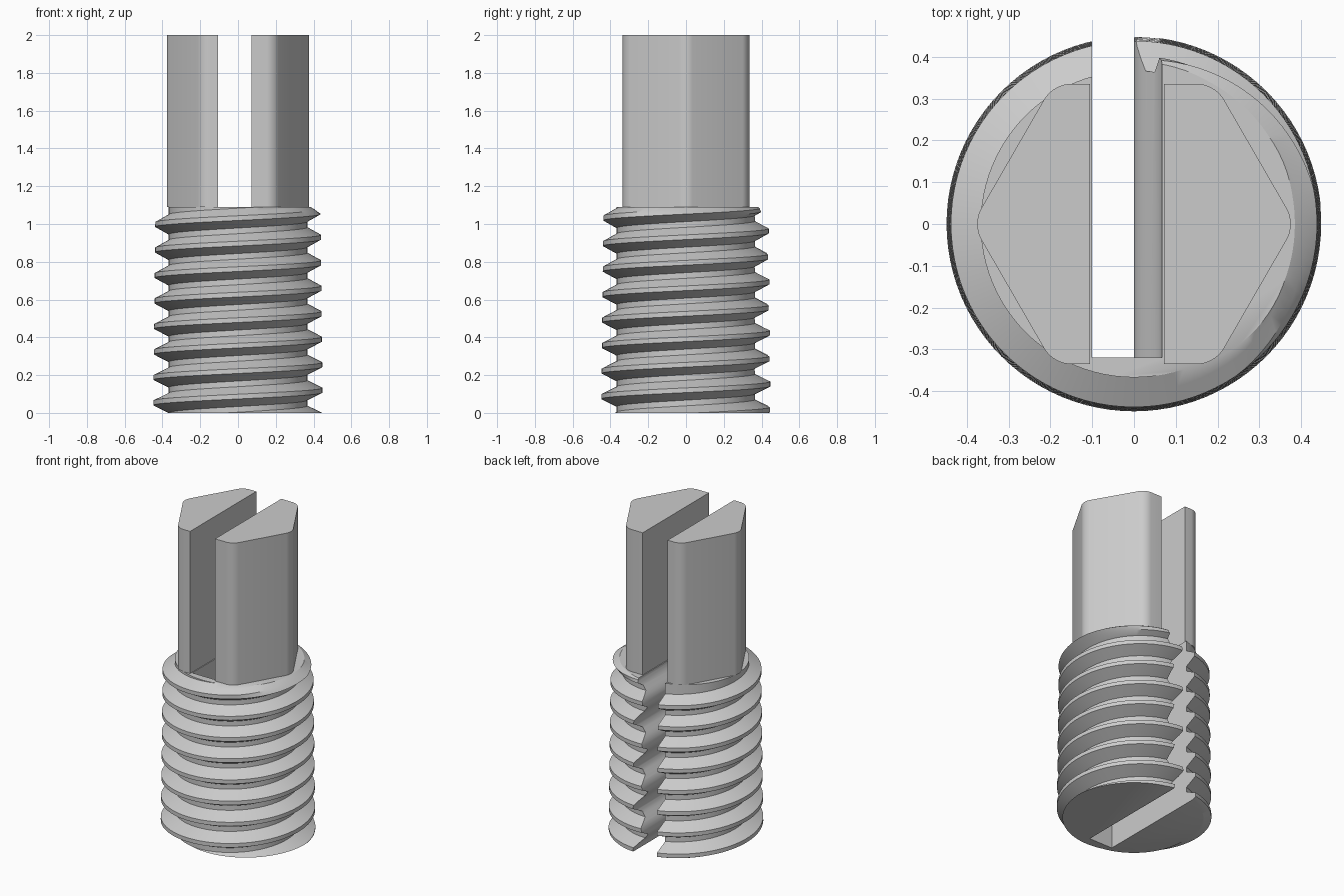
import bpy, bmesh, math
from mathutils import Vector

cube = bpy.data.objects.get("Cube")
if cube:
    bpy.data.objects.remove(cube, do_unlink=True)

BODY_TOP, TOP = 1.09, 2.0
PITCH, ROOT = 0.135, 0.367
SLOT_LEFT, SLOT_RIGHT = -0.1, 0.067

steel = bpy.data.materials.new("grey_steel")
steel.use_nodes = True
steel.diffuse_color = (0.6, 0.6, 0.6, 1)
steel.node_tree.nodes["Principled BSDF"].inputs["Base Color"].default_value = (0.6, 0.6, 0.6, 1)


def make_object(name, bm):
    bmesh.ops.recalc_face_normals(bm, faces=bm.faces)
    mesh = bpy.data.meshes.new(name)
    bm.to_mesh(mesh)
    bm.free()
    mesh.materials.append(steel)
    obj = bpy.data.objects.new(name, mesh)
    bpy.context.collection.objects.link(obj)
    return obj


def activate(obj):
    bpy.ops.object.select_all(action='DESELECT')
    obj.select_set(True)
    bpy.context.view_layer.objects.active = obj


def shade(obj):
    activate(obj)
    bpy.ops.object.shade_smooth_by_angle(angle=math.radians(32))


def trim(bm, point, normal):
    """Cut away everything on the normal's side and cap the cut."""
    geom = bm.verts[:] + bm.edges[:] + bm.faces[:]
    bmesh.ops.bisect_plane(bm, geom=geom, dist=1e-6, plane_co=point,
                           plane_no=normal, clear_outer=True)
    n = Vector(normal)
    d = n.dot(Vector(point))
    rim = [e for e in bm.edges if e.is_boundary
           and all(abs(v.co.dot(n) - d) < 1e-4 for v in e.verts)]
    bmesh.ops.holes_fill(bm, edges=rim, sides=0)


def prism(points, axis):
    """Extrude a closed outline along the given vector."""
    bm = bmesh.new()
    face = bm.faces.new([bm.verts.new(p) for p in points])
    ext = bmesh.ops.extrude_face_region(bm, geom=[face])
    moved = [v for v in ext["geom"] if isinstance(v, bmesh.types.BMVert)]
    bmesh.ops.translate(bm, verts=moved, vec=axis)
    return bm


# Threaded body: one thread profile wound up a helix
def thread_radius(share, turn, z):
    if turn >= 1.25:                      # thread runs out at the slot
        share = 0
    crest = 0.449 - 0.011 * min(max(z, 0), 1)
    r = ROOT + share * (crest - ROOT)
    return max(ROOT, min(r, 0.385 + 1.6 * (BODY_TOP - z)))


PROFILE = [(-0.0525, 0), (-0.0325, 0.5), (-0.0125, 1),
           (0.0125, 1), (0.0325, 0.5), (0.0525, 0)]
SEGMENTS = 96
bm = bmesh.new()
columns = []
for i in range(SEGMENTS):
    part = i / SEGMENTS
    angle = part * math.tau
    column = []
    for m in range(-9, 5):
        for offset, share in PROFILE:
            z = 0.93 + PITCH * (m + part) + offset
            r = thread_radius(share, m + part, z)
            column.append(bm.verts.new((r * math.cos(angle), r * math.sin(angle), z)))
    columns.append(column)
rows = len(columns[0])
for i in range(SEGMENTS):
    a = columns[i]
    b = columns[(i + 1) % SEGMENTS]
    shift = len(PROFILE) if i == SEGMENTS - 1 else 0
    for k in range(rows - 1 - shift):
        bm.faces.new((a[k], b[k + shift], b[k + 1 + shift], a[k + 1]))
trim(bm, (0, 0, BODY_TOP), (0, 0, 1))
trim(bm, (0, 0, 0), (0, 0, -1))
body = make_object("threaded_body", bm)

# Slot through the body: one flat wall, one wavy wall, open at the back
WAVES, STEPS = 4, 72
outline = [(SLOT_LEFT, -0.32, -0.1), (SLOT_RIGHT, -0.32, -0.1)]
for s in range(STEPS + 1):
    t = s / STEPS
    wave = SLOT_RIGHT / 2 * (1 + math.cos(t * WAVES * math.tau))
    outline.append((wave, -0.32, t * BODY_TOP))
outline += [(SLOT_RIGHT, -0.32, BODY_TOP + 0.1), (SLOT_LEFT, -0.32, BODY_TOP + 0.1)]
cutter = make_object("slot_cutter", prism(outline, (0, 1, 0)))
cutter.hide_render = True
cut = body.modifiers.new("slot", 'BOOLEAN')
cut.operation = 'DIFFERENCE'
cut.solver = 'EXACT'
cut.object = cutter
activate(body)
bpy.ops.object.modifier_apply(modifier=cut.name)
bpy.data.objects.remove(cutter, do_unlink=True)
shade(body)

# Hexagonal shank, split into two prongs
HEX = 0.387
for name, x, side in (("left_prong", 0.072, -1), ("right_prong", -0.105, 1)):
    corners = [(HEX * math.cos(k * math.pi / 3), HEX * math.sin(k * math.pi / 3), BODY_TOP)
               for k in range(6)]
    bm = prism(corners, (0, 0, TOP - BODY_TOP))
    upright = [e for e in bm.edges if abs(e.verts[0].co.z - e.verts[1].co.z) > 0.5]
    bmesh.ops.bevel(bm, geom=upright, offset=0.04, segments=5, profile=0.5, affect='EDGES')
    trim(bm, (x, 0, 0), (side, 0, 0))
    shade(make_object(name, bm))
